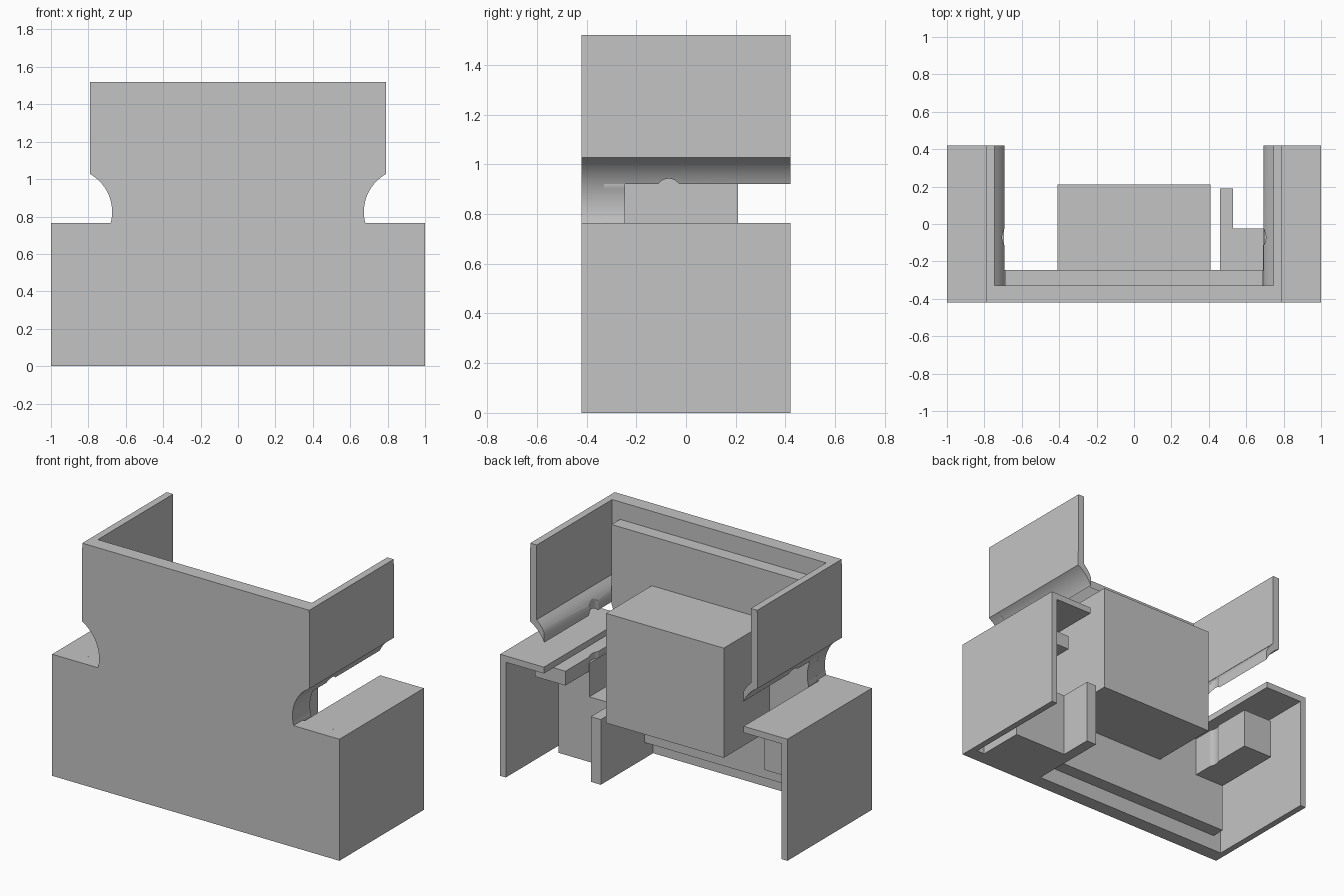
import bpy, bmesh, math

if "Cube" in bpy.data.objects:
    bpy.data.objects.remove(bpy.data.objects["Cube"])

grey = bpy.data.materials.new("plain grey")
grey.diffuse_color = (0.55, 0.55, 0.55, 1)
grey.use_nodes = True
grey.node_tree.nodes["Principled BSDF"].inputs["Base Color"].default_value = grey.diffuse_color


def prism(name, pts, y0, y1):
    """Extrude an (x, z) outline from y0 to y1."""
    bm = bmesh.new()
    face = bm.faces.new([bm.verts.new((x, y0, z)) for x, z in pts])
    ext = bmesh.ops.extrude_face_region(bm, geom=[face])
    for v in ext["geom"]:
        if isinstance(v, bmesh.types.BMVert):
            v.co.y = y1
    bmesh.ops.recalc_face_normals(bm, faces=bm.faces)
    me = bpy.data.meshes.new(name)
    bm.to_mesh(me)
    bm.free()
    me.materials.append(grey)
    ob = bpy.data.objects.new(name, me)
    bpy.context.collection.objects.link(ob)
    bpy.ops.object.select_all(action='DESELECT')
    ob.select_set(True)
    bpy.context.view_layer.objects.active = ob
    bpy.ops.object.shade_smooth_by_angle(angle=math.radians(30))
    return ob


def box(name, x0, x1, y0, y1, z0, z1):
    return prism(name, [(x0, z0), (x1, z0), (x1, z1), (x0, z1)], y0, y1)


def arc(a0, a1, n=16):
    """Points of the right-hand finger notch, angles measured inward."""
    out = []
    for i in range(n + 1):
        a = math.radians(a0 + (a1 - a0) * i / n)
        out.append((0.905 - 0.232 * math.cos(a), 0.825 + 0.232 * math.sin(a)))
    return out


def both(half):
    """Close a right-hand outline with its mirror image."""
    return half + [(-x, z) for x, z in reversed(half)]


def groove(ob, side):
    """Shallow vertical round groove in an inner side face."""
    bpy.ops.mesh.primitive_cylinder_add(vertices=64, radius=0.085, depth=2,
                                        location=(side * 0.62, -0.07, 0.8))
    cutter = bpy.context.object
    cutter.name = "groove_cutter"
    cutter.hide_render = True
    mod = ob.modifiers.new("groove", 'BOOLEAN')
    mod.operation = 'DIFFERENCE'
    mod.solver = 'EXACT'
    mod.object = cutter
    bpy.context.view_layer.objects.active = ob
    bpy.ops.object.modifier_apply(modifier=mod.name)
    bpy.data.objects.remove(cutter)


FRONT, SKIN, INNER = -0.42, -0.33, -0.245

# Front plate with notched shoulders
prism("front_plate", both([(1, 0), (1, 0.765)] + arc(-15, 61) + [(0.79, 1.52)]),
      FRONT, SKIN)

# Liner behind the front plate, following the notch
notch = [(min(x, 0.69), z) for x, z in arc(-15, 24)]
prism("upper_liner", both([(0.69, 0.66)] + notch + [(0.69, 1.41)]), SKIN, INNER)
box("lower_liner", -0.905, 0.905, SKIN, INNER, 0.10, 0.66)

# Central block
box("central_block", -0.41, 0.41, INNER, 0.21, 0.41, 1.10)

for s, word in ((1, "right"), (-1, "left")):
    # Lower side shell: wall and shoulder
    shell = [(1, 0), (1, 0.765), (0.695, 0.765), (0.695, 0.725), (0.96, 0.725), (0.96, 0)]
    prism(word + "_shell", [(s * x, z) for x, z in shell], SKIN, 0.42)
    # Upper side wall with curved lip
    lip = arc(24.2, 61) + [(0.79, 1.52), (0.745, 1.52), (0.745, 1.05),
                           (0.725, 1.03), (0.706, 1.005), (0.693, 0.98)]
    wall = prism(word + "_upper_wall", [(s * x, z) for x, z in lip], SKIN, 0.42)
    groove(wall, s)

# Inner side shelves
groove(box("left_shelf", -0.905, -0.695, INNER, 0.21, 0.41, 0.66), -1)
groove(box("right_shelf", 0.692, 0.905, INNER, 0.21, 0.57, 0.66), 1)

# Right foot block and its projecting fin
box("foot_block_tall", 0.69, 0.905, SKIN, -0.025, 0, 0.62)
box("foot_block_low", 0.46, 0.69, SKIN, -0.025, 0, 0.41)
box("foot_fin", 0.46, 0.53, -0.025, 0.19, 0, 0.41)
